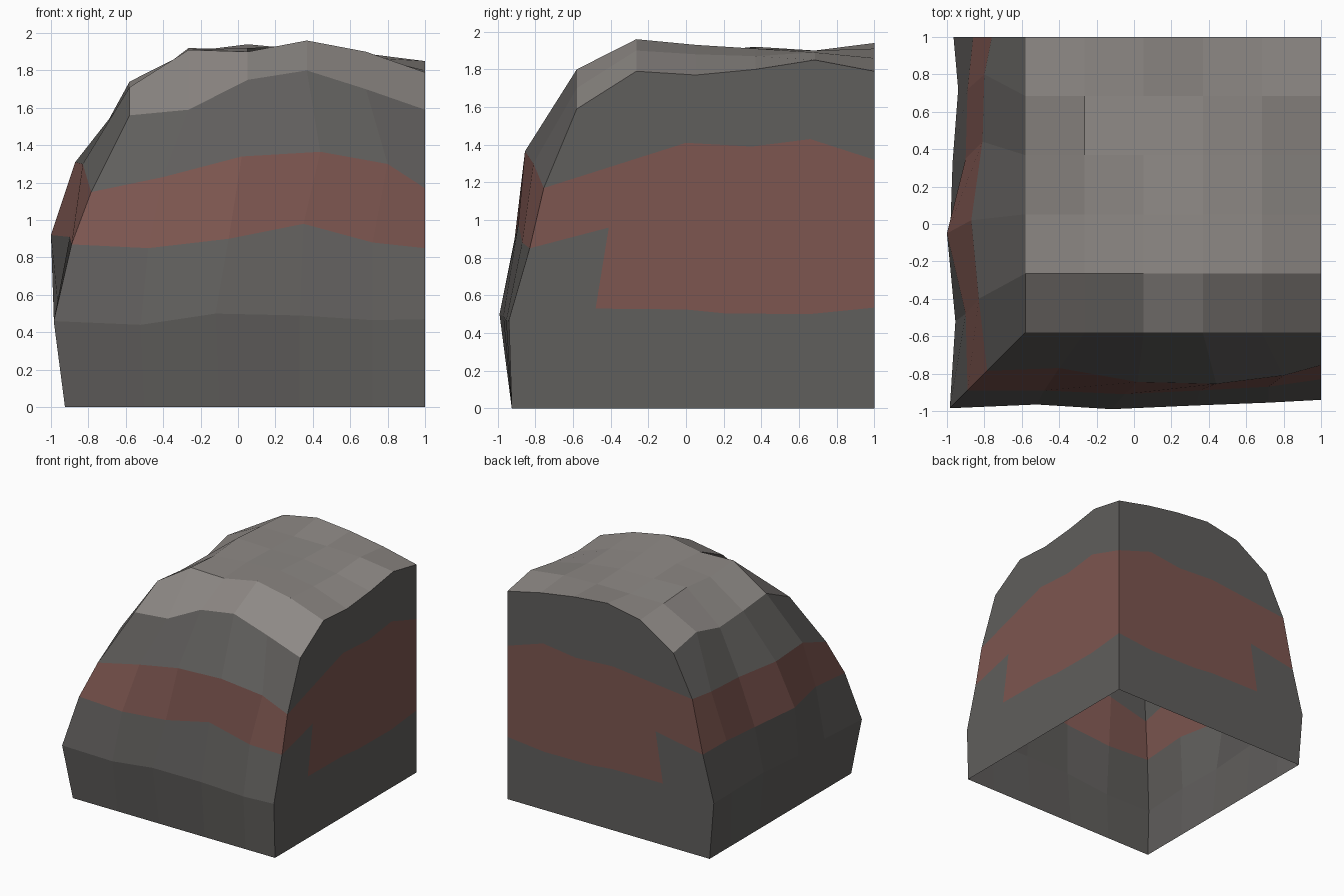
import bpy
import bmesh
from mathutils import Vector

if "Cube" in bpy.data.objects:
    bpy.data.objects.remove(bpy.data.objects["Cube"], do_unlink=True)


def material(name, rgb):
    mat = bpy.data.materials.new(name)
    mat.use_nodes = True
    mat.diffuse_color = (*rgb, 1)
    mat.node_tree.nodes["Principled BSDF"].inputs["Base Color"].default_value = (*rgb, 1)
    return mat


ROCK, RED, TOP = range(3)
MATERIALS = [
    material("dark grey rock", (0.117, 0.112, 0.107)),
    material("red rock band", (0.205, 0.093, 0.08)),
    material("light grey plateau", (0.27, 0.25, 0.235)),
]
INSIDE = Vector((0.1, 0.1, 0.6))


def build(name, faces):
    """Make a flat-shaded object from (points, material index) pairs facing outward."""
    bm = bmesh.new()
    for points, index in faces:
        face = bm.faces.new([bm.verts.new(p) for p in points])
        face.material_index = index
        face.normal_update()
        if face.normal.dot(face.calc_center_median() - INSIDE) < 0:
            face.normal_flip()
    bmesh.ops.remove_doubles(bm, verts=bm.verts, dist=0.002)
    mesh = bpy.data.meshes.new(name)
    bm.to_mesh(mesh)
    bm.free()
    for mat in MATERIALS:
        mesh.materials.append(mat)
    obj = bpy.data.objects.new(name, mesh)
    bpy.context.collection.objects.link(obj)
    return obj


def strips(rows, indices):
    """Quads between neighbouring rows of points, one material per strip."""
    for low, high, index in zip(rows, rows[1:], indices):
        for i in range(len(low) - 1):
            yield [low[i], low[i + 1], high[i + 1], high[i]], index


# Plateau: rolling height grid, one row per step in y
STEP = 1.58 / 5
GRID = [-0.58 + STEP * i for i in range(6)]
HEIGHTS = [
    [1.56, 1.59, 1.75, 1.80, 1.70, 1.59],
    [1.71, 1.91, 1.90, 1.96, 1.90, 1.79],
    [1.68, 1.89, 1.92, 1.93, 1.88, 1.77],
    [1.66, 1.92, 1.91, 1.91, 1.87, 1.80],
    [1.74, 1.90, 1.90, 1.90, 1.89, 1.85],
    [1.68, 1.88, 1.94, 1.91, 1.86, 1.79],
]
plateau = [[(x, y, z) for x, z in zip(GRID, row)] for y, row in zip(GRID, HEIGHTS)]
build("plateau_top", strips(plateau, [TOP] * 5))

# Cliff rows from foot to band top: position along, then (outward reach, height) per side
ALONG = [
    [-0.925, -0.5, -0.1, 0.33, 0.72, 1],
    [-0.985, -0.52, -0.12, 0.33, 0.72, 1],
    [-0.89, -0.48, -0.05, 0.35, 0.72, 1],
    [-0.785, -0.4, 0.02, 0.44, 0.8, 1],
]
FRONT = [
    ([0.925] * 6, [0] * 6),
    ([0.985, 0.965, 0.99, 0.97, 0.955, 0.94], [0.46, 0.44, 0.50, 0.49, 0.465, 0.47]),
    ([0.89, 0.89, 0.91, 0.89, 0.87, 0.83], [0.87, 0.85, 0.90, 0.98, 0.88, 0.85]),
    ([0.785, 0.77, 0.845, 0.855, 0.81, 0.755], [1.15, 1.23, 1.34, 1.365, 1.30, 1.17]),
]
SIDE = [
    ([0.925] * 6, [0] * 6),
    ([0.985, 0.955, 0.985, 0.97, 0.94, 0.965], [0.46, 0.46, 0.48, 0.50, 0.47, 0.49]),
    ([0.89, 0.90, 1.0, 0.90, 0.89, 0.86], [0.87, 0.91, 0.92, 0.88, 0.90, 0.88]),
    ([0.785, 0.83, 0.87, 0.81, 0.80, 0.76], [1.15, 1.30, 1.31, 1.32, 1.33, 1.33]),
]


def on_front(u, d, z):
    return (u, -d, z)


def on_side(u, d, z):
    return (-d, u, z)


def cliff(name, place, side, rim):
    rows = [[place(*p) for p in zip(us, reach, high)]
            for us, (reach, high) in zip(ALONG, side)]
    build(name, strips(rows + [rim], [ROCK, ROCK, RED, ROCK]))
    return [row[-1] for row in rows]


front_end = cliff("front_cliff", on_front, FRONT, plateau[0])
side_end = cliff("side_cliff", on_side, SIDE, [row[0] for row in plateau])

# Flat cut walls at the two inner edges, with the band widening inward
BAND_TOP = [(0, 1.41), (0.35, 1.39), (0.66, 1.43), (1, 1.32)]
BAND_BOTTOM = [(-0.41, 0.96), (-0.48, 0.53), (0, 0.525), (0.2, 0.505), (0.65, 0.5), (1, 0.535)]


def cut_wall(name, place, edge, rim):
    foot, bulge, low, high = edge
    upper = [high] + [place(*p) for p in BAND_TOP]
    lower = [low] + [place(*p) for p in BAND_BOTTOM]
    build(name, [
        (rim + upper[::-1], ROCK),
        (upper + lower[::-1], RED),
        (lower + [place(1, 0), foot, bulge], ROCK),
    ])


cut_wall("right_cut_wall", lambda u, z: (1, u, z), front_end, [row[-1] for row in plateau])
cut_wall("back_cut_wall", lambda u, z: (u, 1, z), side_end, plateau[-1])
